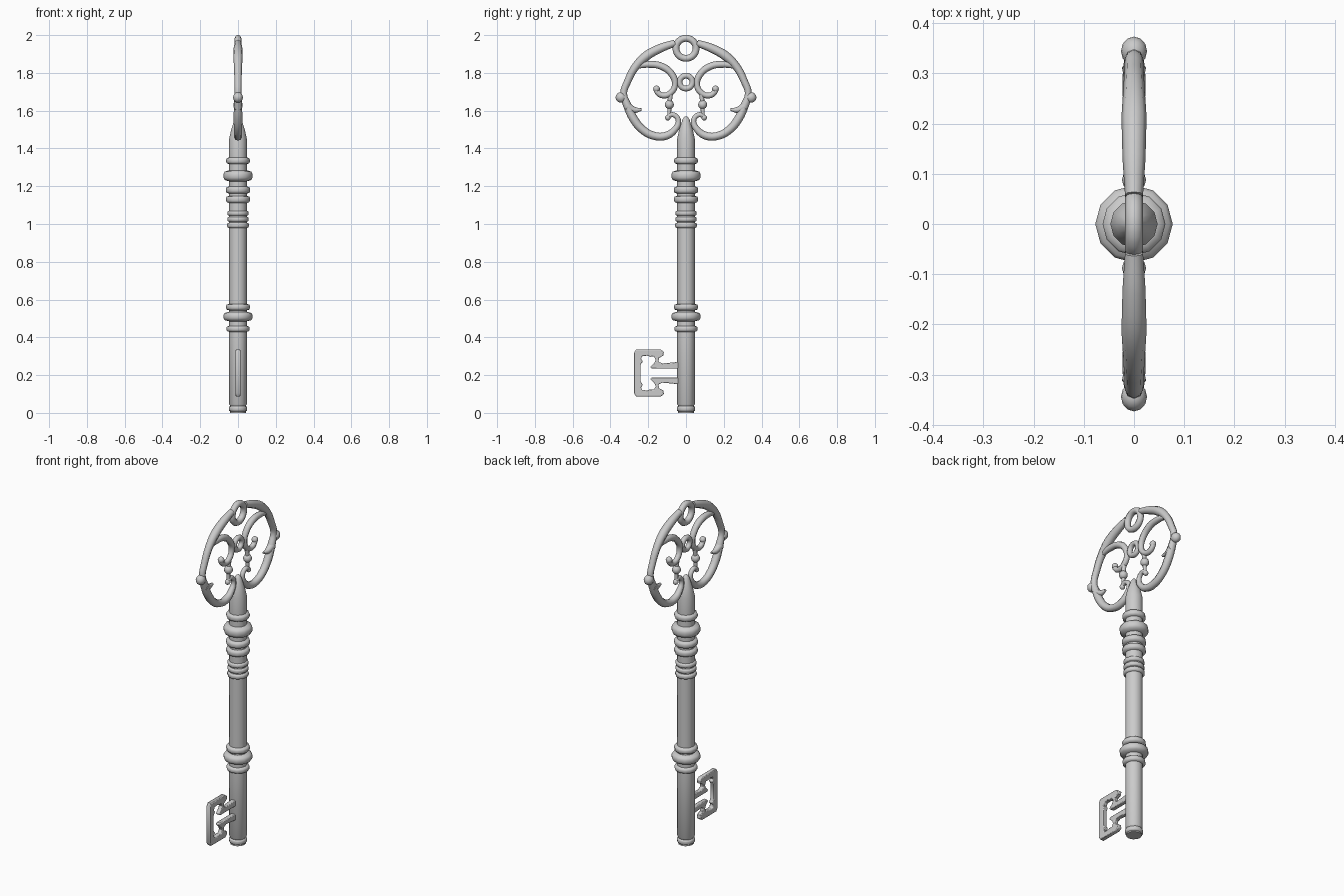
import bpy, bmesh, math
from mathutils import Matrix, Vector

if "Cube" in bpy.data.objects:
    bpy.data.objects.remove(bpy.data.objects["Cube"])


def finish(name, bm, angle=50):
    bmesh.ops.recalc_face_normals(bm, faces=bm.faces)
    me = bpy.data.meshes.new(name)
    bm.to_mesh(me)
    bm.free()
    ob = bpy.data.objects.new(name, me)
    bpy.context.collection.objects.link(ob)
    smooth(ob, angle)
    return ob


def smooth(ob, angle):
    bpy.ops.object.select_all(action='DESELECT')
    ob.select_set(True)
    bpy.context.view_layer.objects.active = ob
    bpy.ops.object.shade_smooth_by_angle(angle=math.radians(angle))


def lathe(name, profile, sides=12):
    bm = bmesh.new()
    vs = [bm.verts.new((r, 0, z)) for r, z in profile]
    es = [bm.edges.new(p) for p in zip(vs, vs[1:])]
    bmesh.ops.spin(bm, geom=vs + es, cent=(0, 0, 0), axis=(0, 0, 1),
                   angle=2 * math.pi, steps=sides)
    bmesh.ops.remove_doubles(bm, verts=bm.verts, dist=1e-4)
    return finish(name, bm)


def tube(name, pts, side=1, cyclic=False):
    """Round tube in the yz plane through (y, z, radius) points."""
    cu = bpy.data.curves.new(name, 'CURVE')
    cu.dimensions = '3D'
    cu.bevel_depth = 1.0
    cu.bevel_resolution = 2
    cu.resolution_u = 4
    cu.use_fill_caps = True
    sp = cu.splines.new('BEZIER')
    sp.bezier_points.add(len(pts) - 1)
    sp.use_cyclic_u = cyclic
    for bp, (y, z, r) in zip(sp.bezier_points, pts):
        bp.co = (0, y * side, z)
        bp.radius = r
        bp.handle_left_type = bp.handle_right_type = 'AUTO'
    tmp = bpy.data.objects.new(name + "_path", cu)
    bpy.context.collection.objects.link(tmp)
    dg = bpy.context.evaluated_depsgraph_get()
    me = bpy.data.meshes.new_from_object(tmp.evaluated_get(dg))
    bpy.data.objects.remove(tmp)
    ob = bpy.data.objects.new(name, me)
    bpy.context.collection.objects.link(ob)
    smooth(ob, 60)
    return ob


def ball(name, y, z, size):
    bm = bmesh.new()
    bmesh.ops.create_uvsphere(bm, u_segments=12, v_segments=8, radius=1,
                              matrix=Matrix.LocRotScale(Vector((0, y, z)), None, Vector(size)))
    return finish(name, bm, 60)


def torus(name, z, major, minor):
    n = 20
    return tube(name, [(major * math.cos(2 * math.pi * i / n),
                        z + major * math.sin(2 * math.pi * i / n), minor)
                       for i in range(n)], cyclic=True)


# Shaft with turned collars: (z, radius, half height)
base = 0.047
collars = [(0.022, 0.049, 0.014), (0.445, 0.062, 0.016), (0.51, 0.078, 0.025),
           (0.56, 0.064, 0.017), (0.993, 0.058, 0.014), (1.025, 0.057, 0.013),
           (1.057, 0.057, 0.013), (1.13, 0.064, 0.019), (1.18, 0.065, 0.019),
           (1.255, 0.078, 0.029), (1.335, 0.063, 0.018)]
profile = [(0, 0), (0.042, 0)]
for z, r, h in collars:
    b = 0.041 if z < 0.1 else base
    for a in (-90, -50, -18, 18, 50, 90):
        a = math.radians(a)
        profile.append((b + (r - b) * math.cos(a) ** 0.6 if abs(a) < 1.5 else b,
                        z + h * math.sin(a)))
    if z < 0.1:
        profile.append((base, 0.046))
profile += [(base, 1.45), (0.036, 1.50), (0.018, 1.555), (0.008, 1.568), (0, 1.57)]
lathe("shaft", profile)

# Hanging ring and small centre ring
torus("hanging_ring", 1.93, 0.053, 0.018)
torus("centre_ring", 1.751, 0.034, 0.015)

# Bow scrollwork, mirrored on both sides
outer = [(0.058, 1.958, .018), (0.132, 1.932, .023), (0.212, 1.888, .025),
         (0.272, 1.826, .021), (0.308, 1.757, .019), (0.33, 1.69, .018),
         (0.309, 1.624, .022), (0.28, 1.561, .023), (0.233, 1.502, .022),
         (0.17, 1.467, .021), (0.106, 1.467, .021), (0.06, 1.499, .018),
         (0.04, 1.543, .014), (0.056, 1.573, .013), (0.083, 1.577, .013),
         (0.097, 1.56, .012)]
inner = [(0.262, 1.836, .014), (0.19, 1.845, .018), (0.125, 1.833, .019),
         (0.073, 1.79, .018), (0.058, 1.738, .016), (0.08, 1.695, .016),
         (0.122, 1.68, .015), (0.152, 1.699, .015), (0.159, 1.722, .014)]
spur = [(0.312, 1.622, .024), (0.275, 1.604, .017), (0.236, 1.606, .007)]
link = [(0.082, 1.69, .013), (0.087, 1.635, .011), (0.089, 1.575, .010)]
for side, tag in ((1, "right"), (-1, "left")):
    tube("outer_scroll_" + tag, outer, side)
    tube("inner_scroll_" + tag, inner, side)
    tube("spur_" + tag, spur, side)
    tube("bead_link_" + tag, link, side)
    ball("outer_knob_" + tag, side * 0.344, 1.67, (0.026, 0.029, 0.028))
    ball("inner_bead_" + tag, side * 0.088, 1.632, (0.024, 0.024, 0.024))
    ball("scroll_tip_" + tag, side * 0.156, 1.715, (0.018, 0.018, 0.018))
    ball("curl_tip_" + tag, side * 0.096, 1.563, (0.015, 0.015, 0.015))

# Bit: half outline (y, z offset from its middle) mirrored up and down
mid = 0.211
half = [(-.276, .106), (-.264, .124), (-.133, .124), (-.117, .112), (-.12, .092),
        (-.143, .080), (-.146, .060), (-.125, .051), (-.09, .054), (-.03, .060),
        (-.03, .023), (-.18, .023), (-.19, .032), (-.168, .052), (-.160, .070),
        (-.170, .088), (-.19, .086), (-.205, .092), (-.232, .090), (-.238, .075),
        (-.228, .062), (-.240, .045)]
outline = [(y, mid + d) for y, d in half] + [(y, mid - d) for y, d in reversed(half)]
bm = bmesh.new()
face = bm.faces.new([bm.verts.new((-0.013, y, z)) for y, z in outline])
ext = bmesh.ops.extrude_face_region(bm, geom=[face])
bmesh.ops.translate(bm, vec=(0.026, 0, 0),
                    verts=[g for g in ext["geom"] if isinstance(g, bmesh.types.BMVert)])
bit = finish("bit", bm, 40)
bev = bit.modifiers.new("soft_edges", 'BEVEL')
bev.width = 0.004
bev.segments = 2
bev.limit_method = 'ANGLE'
bev.angle_limit = math.radians(60)
